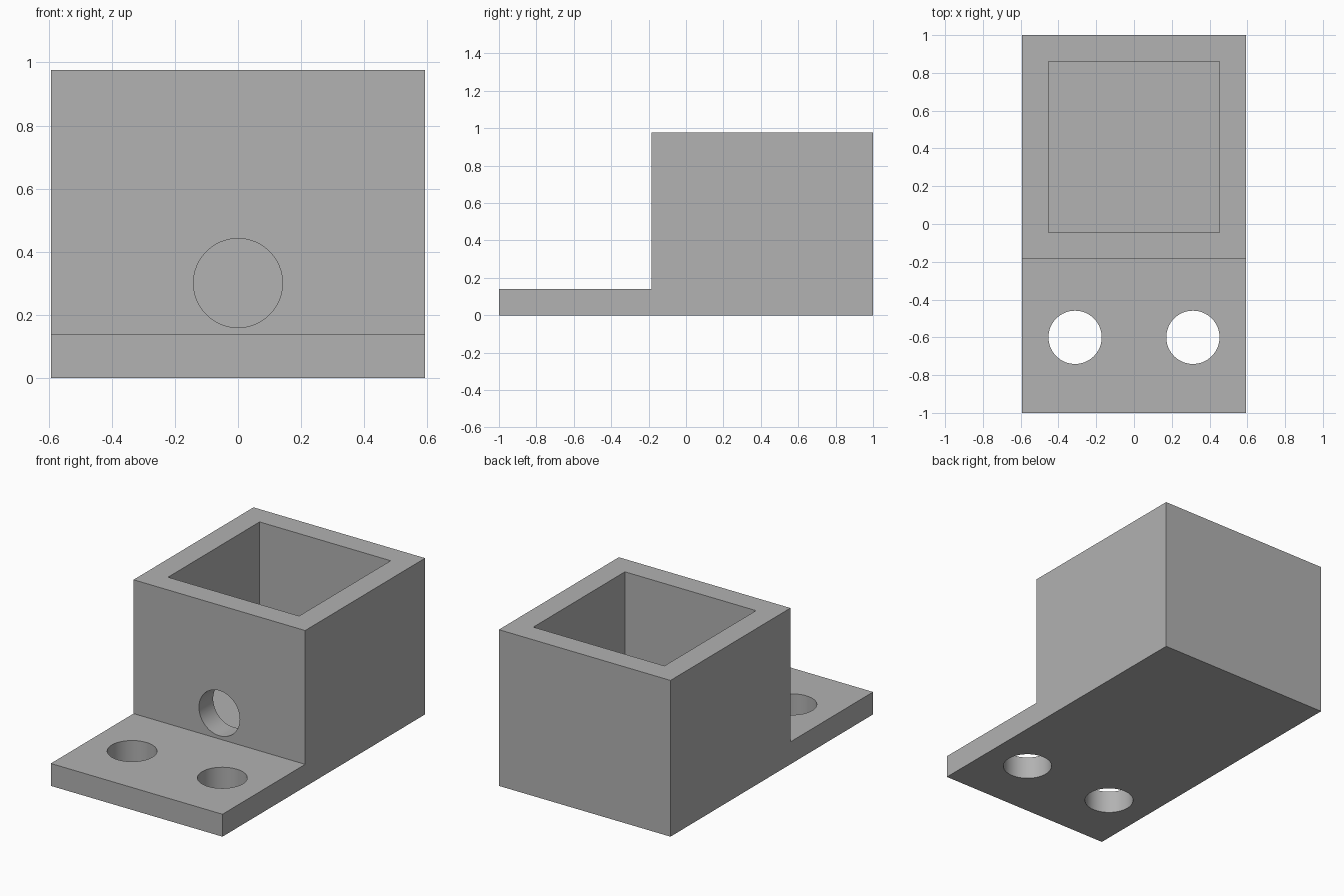
import bpy
import bmesh
import math

cube = bpy.data.objects.get("Cube")
if cube:
    bpy.data.objects.remove(cube, do_unlink=True)

HALF_W = 0.593      # half width of the bracket
FRONT = -0.184      # front face of the socket
HEIGHT = 0.976      # socket height
WALL = 0.14         # wall and plate thickness
RADIUS = 0.141      # radius of every hole

grey = bpy.data.materials.new("plain grey")
grey.use_nodes = True
colour = (0.445, 0.445, 0.445, 1)
grey.diffuse_color = colour
grey.node_tree.nodes["Principled BSDF"].inputs["Base Color"].default_value = colour


def cut(target, cutter):
    """Subtract the cutter from the target, then remove it."""
    mod = target.modifiers.new(cutter.name, "BOOLEAN")
    mod.operation = "DIFFERENCE"
    mod.solver = "EXACT"
    mod.object = cutter
    cutter.hide_render = True
    bpy.ops.object.select_all(action="DESELECT")
    target.select_set(True)
    bpy.context.view_layer.objects.active = target
    bpy.ops.object.modifier_apply(modifier=mod.name)
    bpy.data.objects.remove(cutter, do_unlink=True)


def drill(target, name, location, depth, tilt=0):
    """Cut a round hole, upright unless tilted about x."""
    bpy.ops.mesh.primitive_cylinder_add(vertices=64, radius=RADIUS, depth=depth,
                                        location=location, rotation=(tilt, 0, 0))
    bpy.context.object.name = name
    cut(target, bpy.context.object)


# Body: stepped side profile extruded across the width
profile = [(-1, 0), (1, 0), (1, HEIGHT), (FRONT, HEIGHT), (FRONT, WALL), (-1, WALL)]
bm = bmesh.new()
side = bm.faces.new([bm.verts.new((-HALF_W, y, z)) for y, z in profile])
extruded = bmesh.ops.extrude_face_region(bm, geom=[side])
moved = [v for v in extruded["geom"] if isinstance(v, bmesh.types.BMVert)]
bmesh.ops.translate(bm, verts=moved, vec=(2 * HALF_W, 0, 0))
bmesh.ops.recalc_face_normals(bm, faces=bm.faces)
mesh = bpy.data.meshes.new("socket_bracket")
bm.to_mesh(mesh)
bm.free()
body = bpy.data.objects.new("socket_bracket", mesh)
bpy.context.collection.objects.link(body)
mesh.materials.append(grey)

# Square pocket, open at the top
inner_front, inner_back = FRONT + WALL, 1 - WALL
bpy.ops.mesh.primitive_cube_add(size=1, location=(0, (inner_front + inner_back) / 2, WALL + HEIGHT / 2))
pocket = bpy.context.object
pocket.name = "pocket_cutter"
pocket.scale = (2 * (HALF_W - WALL), inner_back - inner_front, HEIGHT)
bpy.context.view_layer.update()
cut(body, pocket)

# Screw holes through the plate, and a hole through the front wall
for x in (-0.312, 0.312):
    drill(body, "screw_hole_cutter", (x, -0.6, WALL / 2), 3 * WALL)
drill(body, "front_hole_cutter", (0, FRONT + WALL / 2, 0.301), 2 * WALL, math.pi / 2)

bpy.ops.object.shade_smooth_by_angle(angle=math.radians(30))
